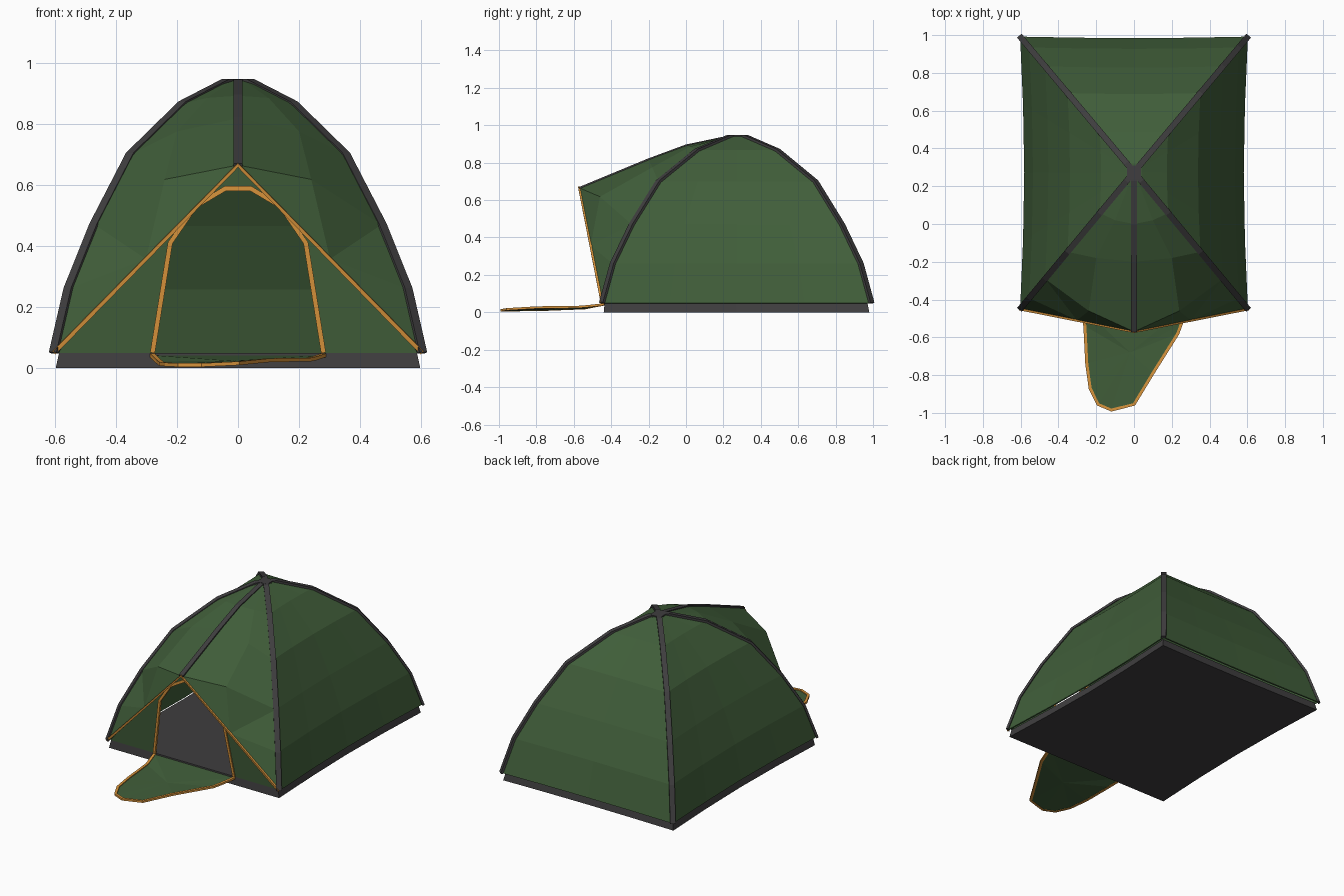
import bpy, math
from mathutils import Vector as V

if "Cube" in bpy.data.objects:
    bpy.data.objects.remove(bpy.data.objects["Cube"])

def mat(name, c):
    m = bpy.data.materials.new(name)
    m.diffuse_color = (*c, 1)
    m.use_nodes = True
    m.node_tree.nodes["Principled BSDF"].inputs["Base Color"].default_value = m.diffuse_color
    return m
GREEN = mat("green_fabric", (0.052, 0.112, 0.042))
GREY = mat("dark_grey", (0.050, 0.048, 0.050))
ORANGE = mat("orange_trim", (0.70, 0.30, 0.045))

def make(name, verts, faces, m, thick=0):
    me = bpy.data.meshes.new(name)
    me.from_pydata([tuple(v) for v in verts], [], faces)
    me.materials.append(m)
    o = bpy.data.objects.new(name, me)
    bpy.context.collection.objects.link(o)
    import bmesh
    bm = bmesh.new()
    bm.from_mesh(me)
    bmesh.ops.remove_doubles(bm, verts=bm.verts, dist=0.0005)
    bmesh.ops.recalc_face_normals(bm, faces=bm.faces)
    bm.to_mesh(me)
    bm.free()
    if thick:
        s = o.modifiers.new("thickness", 'SOLIDIFY')
        s.thickness = thick
        s.offset = -1
    return o

def strip(name, pts, axis, sa, sb, m, closed=False):
    """Rectangular bar along pts; half size sa along the fixed axis, sb across it."""
    pts = [V(p) for p in pts]
    a0, n = V(axis).normalized(), len(pts)
    vs, fs = [], []
    for i, p in enumerate(pts):
        q0 = pts[(i - 1) % n] if closed or i else p
        q1 = pts[(i + 1) % n] if closed or i < n - 1 else p
        t = (q1 - q0).normalized()
        b = t.cross(a0).normalized()
        vs += [p + a0 * sa * u + b * sb * w for u, w in ((-1, -1), (1, -1), (1, 1), (-1, 1))]
    for i in range(n if closed else n - 1):
        for j in range(4):
            k = (j + 1) % 4
            c, d = i * 4, ((i + 1) % n) * 4
            fs.append((c + j, c + k, d + k, d + j))
    if not closed:
        fs += [(3, 2, 1, 0), tuple(range(4 * n - 4, 4 * n))]
    return make(name, vs, fs, m)

# arch profile of the poles: fraction out from the hub, height
ARCH = [(0.065, 0.94), (0.30, 0.867), (0.583, 0.70), (0.78, 0.47), (0.92, 0.26), (1, 0.05)]
HUB_Y = 0.275
def corner(sx, sy, k):
    t, z = ARCH[k]
    return V((sx * 0.603 * t, HUB_Y + (0.717 if sy > 0 else -0.725) * t, z))

def bowed(a, b, inward, n=4):
    """Points from a to b, sagging inward at the middle."""
    return [a.lerp(b, i / n) + V(inward) * math.sin(math.pi * i / n) for i in range(n + 1)]

# side and back fabric panels, with hood halves, gathered in one shell
verts, faces = [], []
def face(*ps):
    faces.append(tuple(range(len(verts), len(verts) + len(ps))))
    verts.extend(ps)

def panel(rows):
    for r0, r1 in zip(rows, rows[1:]):
        for i in range(len(r0) - 1):
            face(r0[i], r0[i + 1], r1[i + 1], r1[i])

K = range(len(ARCH))
for s in (-1, 1):
    panel([bowed(corner(s, -1, k), corner(s, 1, k), (-s * 0.022 * ARCH[k][0], 0, 0)) for k in K])
panel([bowed(corner(-1, 1, k), corner(1, 1, k), (0, -0.008 * ARCH[k][0], 0)) for k in K])
face(*[corner(x, y, 0) for x, y in ((-1, -1), (1, -1), (1, 1), (-1, 1))])

# hood: from the front poles to the centre ridge
RIDGE = [V((0, 0.228, 0.94)), V((0, 0.0, 0.892)), V((0, -0.2, 0.818)), V((0, -0.57, 0.665))]
for s in (-1, 1):
    P = [corner(s, -1, k) for k in K]
    M = [V((s * x, y, z)) for x, y, z in
         ((0.02, 0.228, 0.94), (0.10, 0.02, 0.885), (0.20, -0.18, 0.775), (0.24, -0.46, 0.618))]
    panel([[P[k], M[k], RIDGE[k]] for k in range(4)])
    E = RIDGE[3].lerp(P[5], 0.5)
    face(RIDGE[3], M[3], E)
    face(M[3], P[3], E)
    face(P[3], P[4], E)
    face(P[4], P[5], E)
make("tent_fabric", verts, faces, GREEN, 0.008)

# recessed front wall around the arched doorway
def wall(x, z):
    return V((x, -0.437 - (z - 0.05) * 0.08, z))
DOOR = [(0.28, 0.05), (0.222, 0.41), (0.14, 0.53), (0.042, 0.588)]
OUTER = [(0.59, 0.05), (0.34, 0.355), (0.165, 0.53), (0, 0.665)]
verts, faces = [], []
for s in (-1, 1):
    panel([[wall(s * d[0], d[1]), wall(s * o[0], o[1])] for d, o in zip(DOOR, OUTER)])
face(wall(0.042, 0.588), wall(0, 0.665), wall(-0.042, 0.588))
make("front_wall", verts, faces, GREEN, 0.005)

# groundsheet tray with slightly waisted sides
def outline(x, y0, y1, z):
    c = [V((-x, y0, z)), V((x, y0, z)), V((x, y1, z)), V((-x, y1, z))]
    ins = ((0, 0, 0), (-0.022, 0, 0), (0, -0.008, 0), (0.022, 0, 0))
    return [p for i in range(4) for p in bowed(c[i], c[(i + 1) % 4], ins[i])[:-1]]
lo, hi = outline(0.597, -0.44, 0.98, 0), outline(0.586, -0.435, 0.97, 0.05)
n = len(lo)
make("groundsheet", lo + hi,
     [tuple(reversed(range(n))), tuple(range(n, 2 * n))] +
     [(i, (i + 1) % n, n + (i + 1) % n, n + i) for i in range(n)], GREY)

# poles, ridge pole and hub
for sx in (-1, 1):
    for sy, word in ((-1, "front"), (1, "back")):
        path = [V((0, HUB_Y, 0.94))] + [corner(sx, sy, k) for k in K]
        d = path[-1] - path[0]
        strip(f"{word}_pole_{'left' if sx < 0 else 'right'}", path, (-d.y, d.x, 0), 0.016, 0.007, GREY)
strip("ridge_pole", [V((0, HUB_Y, 0.94))] + RIDGE, (1, 0, 0), 0.015, 0.005, GREY)
strip("pole_hub", [(-0.036, HUB_Y, 0.94), (0.036, HUB_Y, 0.94)], (0, 1, 0), 0.036, 0.007, GREY)

# orange trim on hood edge and doorway
strip("hood_trim", [corner(-1, -1, 5), RIDGE[3], corner(1, -1, 5)], (0, 1, 0.15), 0.006, 0.007, ORANGE)
arch = [wall(-x, z) for x, z in DOOR] + [wall(x, z) for x, z in reversed(DOOR)]
strip("door_trim", arch, (0, 1, 0), 0.007, 0.008, ORANGE)

# door flap lying open on the ground
FLAP = [(-0.28, -0.437, 0.042), (-0.26, -0.54, 0.022), (-0.25, -0.74, 0.014), (-0.232, -0.87, 0.012),
        (-0.19, -0.955, 0.010), (-0.12, -0.985, 0.010), (0.0, -0.955, 0.016), (0.10, -0.79, 0.026),
        (0.232, -0.58, 0.028), (0.25, -0.53, 0.032), (0.28, -0.437, 0.042)]
mid = V((-0.02, -0.68, 0.024))
ring = [V(p) for p in FLAP]
make("door_flap", ring + [mid], [(i, (i + 1) % len(ring), len(ring)) for i in range(len(ring))], GREEN, 0.004)
strip("flap_trim", ring, (0, 0, 1), 0.006, 0.008, ORANGE)
